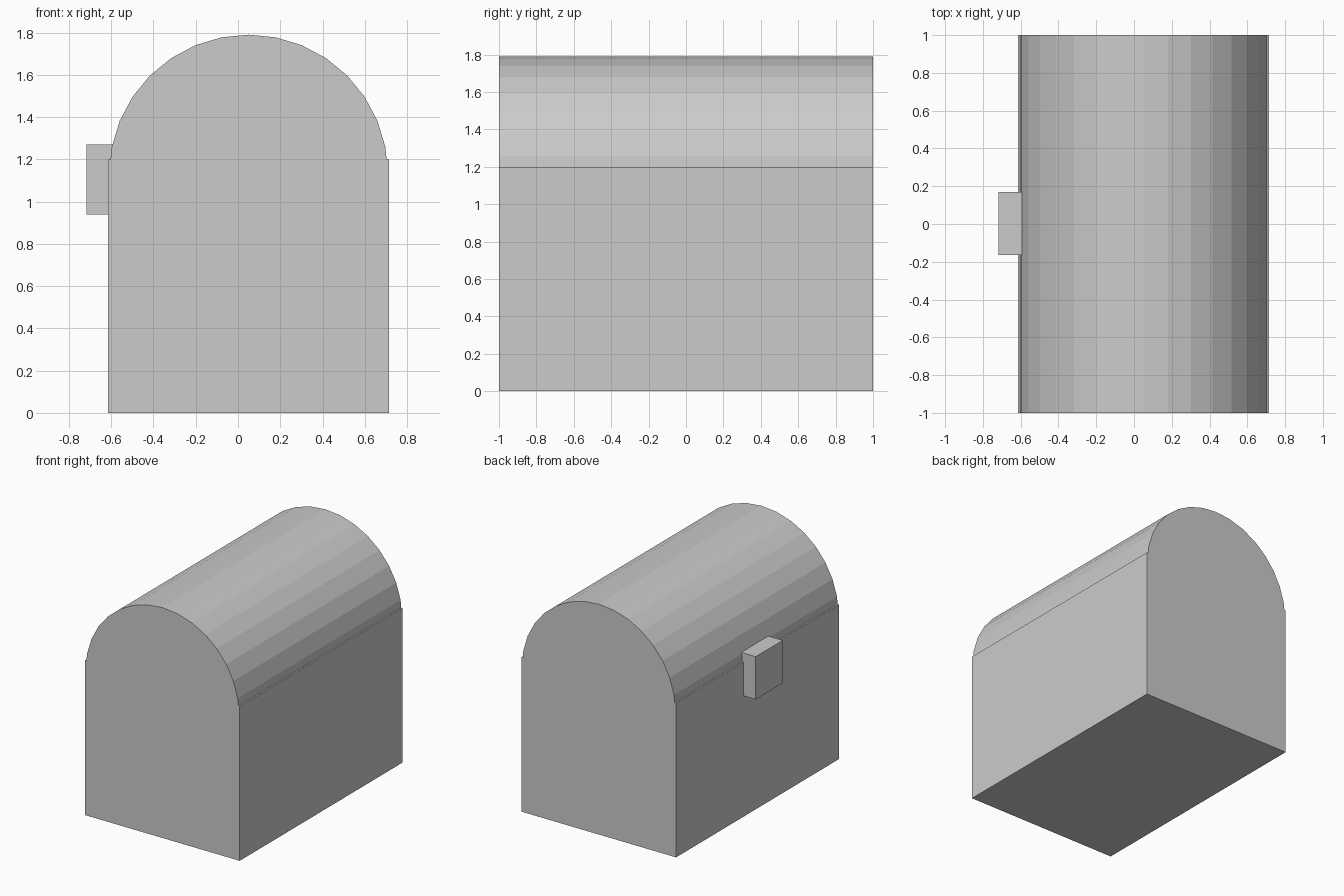
import bpy, bmesh, math

if "Cube" in bpy.data.objects:
    bpy.data.objects.remove(bpy.data.objects["Cube"])

CX = 0.05           # middle of the chest body
BODY_HALF = 0.665   # half depth of the body
RIM_Z = 1.2         # top of the body
LID_R, LID_Z = 0.66, 1.13


def extrude_profile(name, profile, y0, y1):
    """Flat-faced solid: an (x, z) profile extruded along y."""
    bm = bmesh.new()
    face = bm.faces.new([bm.verts.new((x, y0, z)) for x, z in profile])
    out = bmesh.ops.extrude_face_region(bm, geom=[face], use_keep_orig=True)
    verts = [g for g in out["geom"] if isinstance(g, bmesh.types.BMVert)]
    bmesh.ops.translate(bm, verts=verts, vec=(0, y1 - y0, 0))
    bmesh.ops.recalc_face_normals(bm, faces=bm.faces)
    mesh = bpy.data.meshes.new(name)
    bm.to_mesh(mesh)
    bm.free()
    obj = bpy.data.objects.new(name, mesh)
    bpy.context.collection.objects.link(obj)
    return obj


def rect(x0, x1, z0, z1):
    return [(x0, z0), (x1, z0), (x1, z1), (x0, z1)]


# Chest body
extrude_profile("chest_body", rect(CX - BODY_HALF, CX + BODY_HALF, 0, RIM_Z), -1, 1)

# Barrel lid: upper arc of a 32-sided cylinder, ending on the body rim
step = math.tau / 32
arc = [(CX + LID_R * math.cos(i * step), LID_Z + LID_R * math.sin(i * step))
       for i in range(1, 16)]
t = (RIM_Z - LID_Z) / (LID_R * math.sin(step))
foot = LID_R * (1 - t * (1 - math.cos(step)))
extrude_profile("lid", [(CX + foot, RIM_Z)] + arc + [(CX - foot, RIM_Z)], -1, 1)

# Latch block, slightly sunk into the lid and body
extrude_profile("latch", rect(-0.718, -0.56, 0.938, 1.27), -0.163, 0.17)
